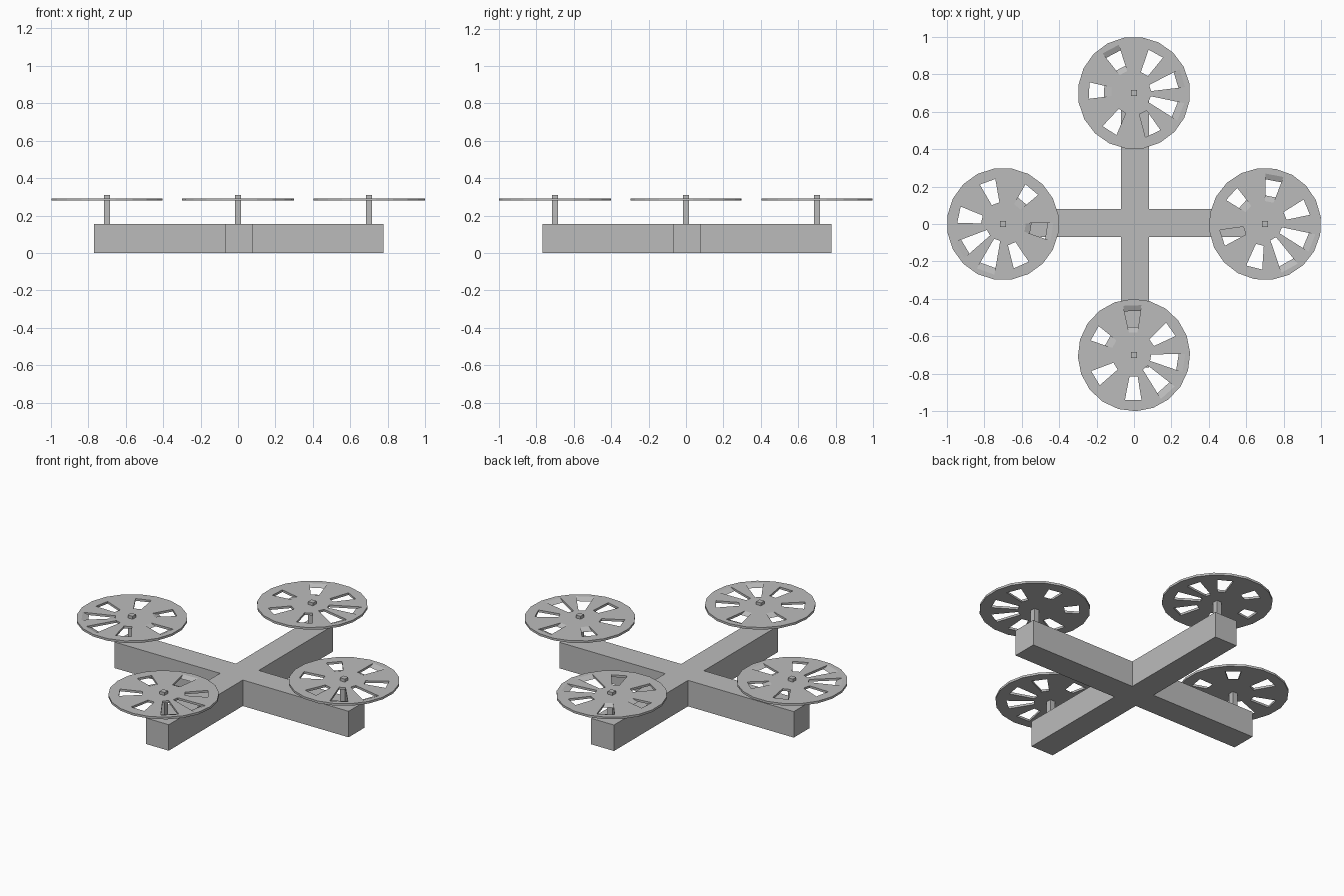
import bpy, bmesh
from math import radians, pi
from mathutils import Matrix, Vector

if "Cube" in bpy.data.objects:
    bpy.data.objects.remove(bpy.data.objects["Cube"], do_unlink=True)

ARM_H, ROTOR_Z, HALF_T, REACH = 0.155, 0.286, 0.0065, 0.7

grey = bpy.data.materials.new("plain_grey")
grey.use_nodes = True
grey.diffuse_color = (0.5, 0.5, 0.5, 1)
grey.node_tree.nodes["Principled BSDF"].inputs["Base Color"].default_value = (0.5, 0.5, 0.5, 1)


def finish(bm, name):
    bmesh.ops.recalc_face_normals(bm, faces=bm.faces)
    mesh = bpy.data.meshes.new(name)
    bm.to_mesh(mesh)
    bm.free()
    mesh.materials.append(grey)
    obj = bpy.data.objects.new(name, mesh)
    bpy.context.collection.objects.link(obj)
    return obj


# Cross-shaped frame: one arm corner repeated four times, then extruded
bm = bmesh.new()
w, tip = 0.075, 0.773
outline = []
for k in range(4):
    turn = Matrix.Rotation(k * pi / 2, 3, 'Z')
    for p in ((tip, -w, 0), (tip, w, 0), (w, w, 0)):
        outline.append(bm.verts.new(turn @ Vector(p) + Vector((0.005, 0.006, 0))))
base = bm.faces.new(outline)
top = bmesh.ops.extrude_face_region(bm, geom=[base])
bmesh.ops.translate(bm, vec=(0, 0, ARM_H),
                    verts=[v for v in top["geom"] if isinstance(v, bmesh.types.BMVert)])
finish(bm, "cross_frame")

# Rotor disc
bm = bmesh.new()
bmesh.ops.create_cone(bm, cap_ends=True, segments=20, radius1=0.3, radius2=0.3, depth=2 * HALF_T)
rotor = finish(bm, "rotor_disc")

# Tapered slots, some with sloping ends:
# angle, inner and outer radius on top, inner and outer radius underneath
slots = [
    (0, 0.12, 0.265, 0.15, 0.235),
    (59, 0.12, 0.24, 0.16, 0.24),
    (119, 0.115, 0.24, 0.115, 0.24),
    (177, 0.115, 0.24, 0.115, 0.24),
    (220, 0.09, 0.27, 0.09, 0.235),
    (259, 0.09, 0.27, 0.09, 0.235),
    (303, 0.115, 0.24, 0.115, 0.24),
]
bm = bmesh.new()
for angle, in_top, out_top, in_low, out_low in slots:
    turn = Matrix.Rotation(radians(angle), 3, 'Z')
    rings = []
    for t in (-0.25, 1.25):
        z = HALF_T * (2 * t - 1)
        r0 = in_low + (in_top - in_low) * t
        r1 = out_low + (out_top - out_low) * t
        corners = [(r, s * (0.18 * r + 0.001), z) for r, s in ((r0, -1), (r1, -1), (r1, 1), (r0, 1))]
        rings.append([bm.verts.new(turn @ Vector(c)) for c in corners])
    low, high = rings
    bm.faces.new(low)
    bm.faces.new(high)
    for i in range(4):
        j = (i + 1) % 4
        bm.faces.new((low[i], low[j], high[j], high[i]))
cutter = finish(bm, "slot_cutter")
cutter.hide_render = True

# Cut the slots once and share the finished disc
cut = rotor.modifiers.new("slots", 'BOOLEAN')
cut.operation, cut.solver, cut.object = 'DIFFERENCE', 'EXACT', cutter
bpy.context.view_layer.objects.active = rotor
bpy.ops.object.modifier_apply(modifier="slots")
bpy.data.objects.remove(cutter, do_unlink=True)

# Four rotors, each turned differently, on square posts
places = {"left": (1, 0, 79), "back": (0, 1, 118), "right": (-1, 0, -9), "front": (0, -1, 92)}
for side, (x, y, spin) in places.items():
    disc = bpy.data.objects.new(side + "_rotor", rotor.data)
    disc.location = (x * REACH, y * REACH, ROTOR_Z)
    disc.rotation_euler.z = radians(spin)
    bpy.context.collection.objects.link(disc)
    bm = bmesh.new()
    low, high = ARM_H - 0.02, 0.31
    bmesh.ops.create_cube(bm, size=1)
    bmesh.ops.scale(bm, vec=(0.032, 0.032, high - low), verts=bm.verts)
    bmesh.ops.translate(bm, vec=(x * REACH, y * REACH, (low + high) / 2), verts=bm.verts)
    finish(bm, side + "_post")
bpy.data.objects.remove(rotor, do_unlink=True)
